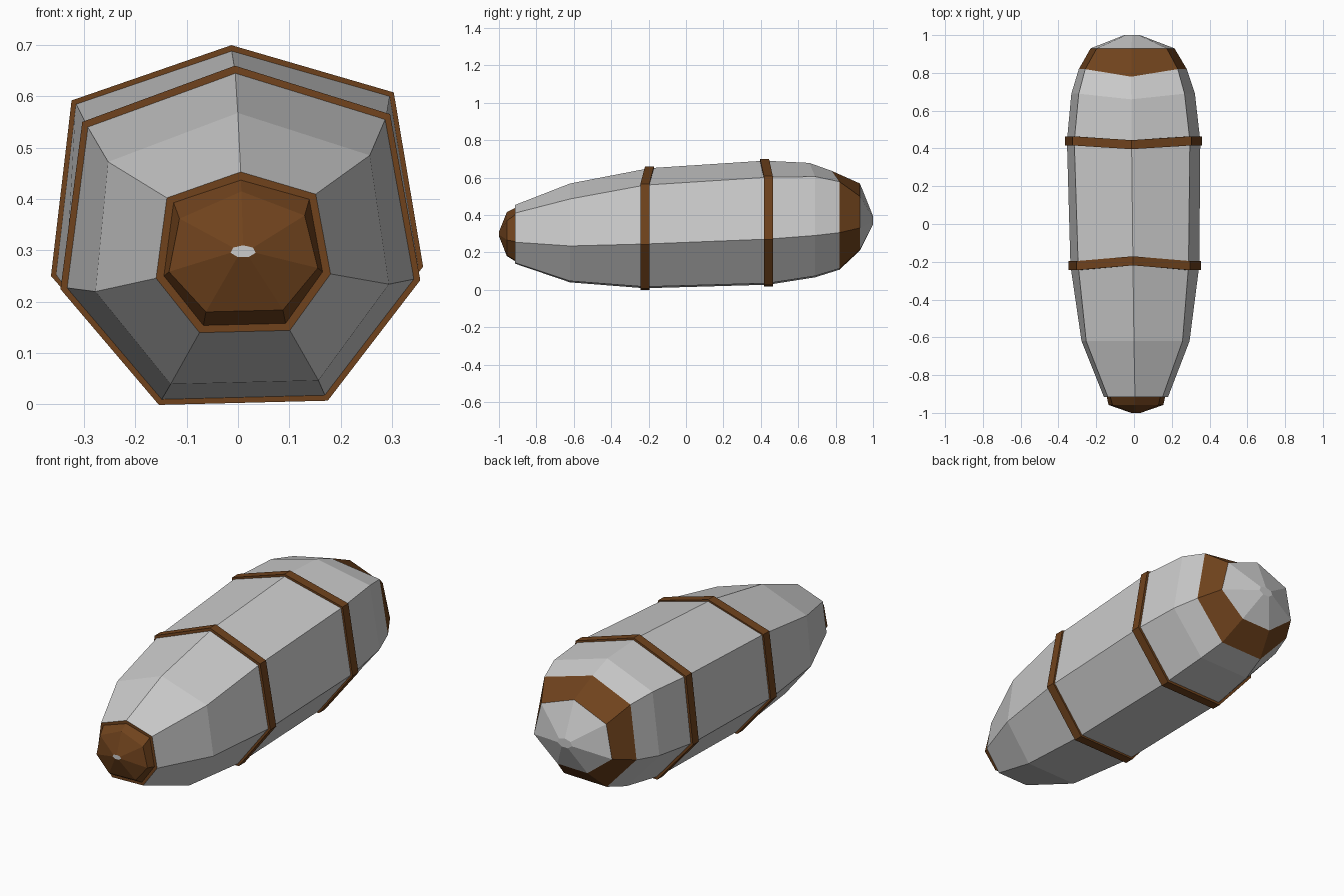
import bpy, bmesh, math

if "Cube" in bpy.data.objects:
    bpy.data.objects.remove(bpy.data.objects["Cube"])

brown = bpy.data.materials.new("brown")
brown.diffuse_color = (0.16, 0.055, 0.012, 1)
brown.use_nodes = True
brown.node_tree.nodes["Principled BSDF"].inputs["Base Color"].default_value = brown.diffuse_color

# Each station: y, top vertex y shift, z of top / shoulder / hip / base,
# half widths of shoulder / hip / base
NOSE = (-0.915, 0, .453, .406, .250, .142, .145, .170, .088)
FORE = (-0.62, 0, .568, .479, .227, .043, .255, .286, .144)
FRONT = (-0.22, .025, .650, .552, .236, .012, .292, .341, .160)
REAR = (0.44, -.02, .690, .594, .262, .031, .306, .353, .161)
AFT = (0.69, -.03, .678, .598, .282, .070, .280, .327, .145)
BAND_A = (0.82, -.04, .635, .572, .298, .110, .245, .286, .122)
BAND_B = (0.93, 0, .568, .495, .325, .212, .185, .222, .085)


def ring(s, grow=0.0, dy=0.0):
    """Seven-sided cross-section, slightly rolled about the long axis."""
    y, sh, t, a, b, c, wa, wb, wc = s
    pts = [(0, t), (wa, a), (wb, b), (wc, c), (-wc, c), (-wb, b), (-wa, a)]
    mid = (t + c) / 2
    out = []
    for i, (x, z) in enumerate(pts):
        d = math.hypot(x, z - mid)
        k = 1 + grow / d
        x, z = x * k, (z - mid) * k
        out.append((x - .025 * z - .01 * y, y + dy + (sh if i == 0 else 0),
                    mid + z + .025 * x))
    return out


def tip(y, z, w, h):
    """Tiny flattened seven-sided end ring."""
    return [(-.01 * y + w * math.sin(i * math.tau / 7), y,
             z + h * math.cos(i * math.tau / 7)) for i in range(7)]


def loft(name, rings, mat=None, cap=False, loop=False):
    bm = bmesh.new()
    vs = [[bm.verts.new(p) for p in r] for r in rings]
    pairs = list(zip(vs, vs[1:])) + ([(vs[-1], vs[0])] if loop else [])
    for p, q in pairs:
        for i in range(7):
            j = (i + 1) % 7
            bm.faces.new((p[i], p[j], q[j], q[i]))
    if cap:
        bm.faces.new(vs[-1])
    bmesh.ops.recalc_face_normals(bm, faces=bm.faces)
    # Open shells: make sure the normals face away from the long axis
    f = bm.faces[0]
    if not loop:
        c = f.calc_center_median()
        f.normal_update()
        if f.normal.dot(c - type(c)((0, 0, .34))) < 0:
            bmesh.ops.reverse_faces(bm, faces=bm.faces)
    me = bpy.data.meshes.new(name)
    bm.to_mesh(me)
    bm.free()
    if mat:
        me.materials.append(mat)
    ob = bpy.data.objects.new(name, me)
    bpy.context.collection.objects.link(ob)
    return ob


# Grey hull
loft("hull", [ring(s) for s in (NOSE, FORE, FRONT, REAR, AFT, BAND_A)])

# Thin proud hoops around the middle
for name, s in (("front_hoop", FRONT), ("rear_hoop", REAR)):
    h = .024
    loft(name, [ring(s, -.012, -h), ring(s, .01, -h),
                ring(s, .01, h), ring(s, -.012, h)], brown, loop=True)

# Brown nose with flat rim, small step and cone, closed by a grey tip
NOSE_END = (-0.958, 0, .415, .365, .262, .182, .122, .145, .075)
front_tip = tip(-1, .298, .025, .012)
loft("nose_cap", [ring(NOSE), ring(NOSE, -.016), ring(NOSE_END), front_tip], brown)
loft("nose_tip", [front_tip, tip(-1, .298, .004, .002)], cap=True)

# Brown tail band and grey tail cap
loft("tail_band", [ring(BAND_A), ring(BAND_B)], brown)
loft("tail_cap", [ring(BAND_B), tip(1, .37, .042, .024)], cap=True)
